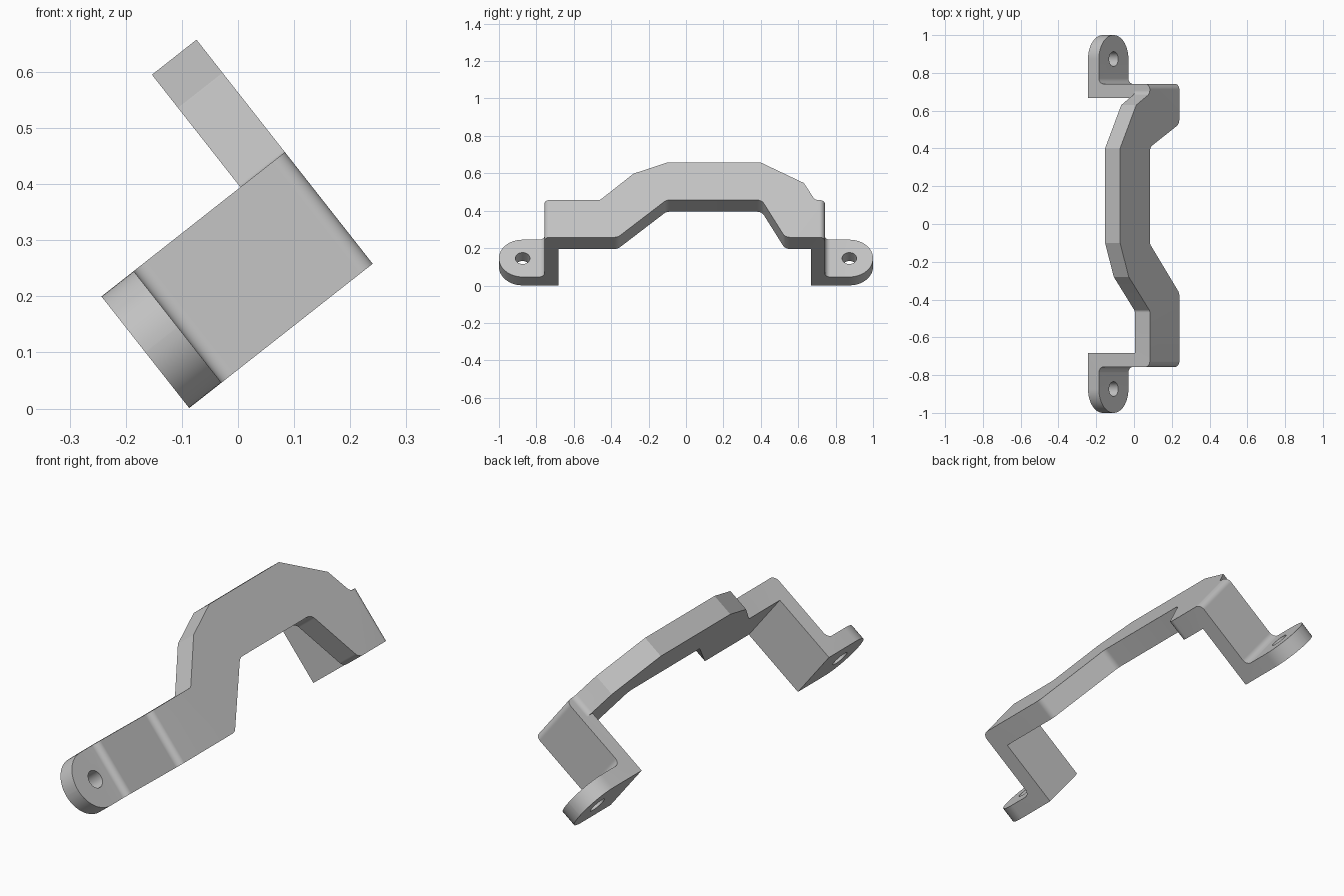
import bpy, bmesh, math
from mathutils import Matrix, Vector

if "Cube" in bpy.data.objects:
    bpy.data.objects.remove(bpy.data.objects["Cube"], do_unlink=True)

WIDTH, DEPTH = 0.253, 0.416
TILT = math.atan2(0.786, 0.618)
# Tilted frame: local x = length, local y = strap width, local z = strap height
length_dir = Vector((0, 1, 0))
width_dir = Vector((-math.cos(TILT), 0, math.sin(TILT)))
height_dir = length_dir.cross(width_dir)
FRAME = Matrix((length_dir, width_dir, height_dir)).transposed().to_4x4()
FRAME.translation = (-0.087, 0, 0.001)


def rounded(points):
    """Polygon from (x, y, radius) corners, with arcs where the radius is set."""
    out = []
    for i, (x, y, r) in enumerate(points):
        p = Vector((x, y))
        if not r:
            out.append(p)
            continue
        a = (Vector(points[i - 1][:2]) - p).normalized()
        b = (Vector(points[(i + 1) % len(points)][:2]) - p).normalized()
        half = a.angle(b) / 2
        centre = p + (a + b).normalized() * (r / math.sin(half))
        start = p + a * (r / math.tan(half)) - centre
        end = p + b * (r / math.tan(half)) - centre
        sweep = math.atan2(start.x * end.y - start.y * end.x, start.dot(end))
        steps = max(4, round(abs(sweep) / math.radians(7)))
        for s in range(steps + 1):
            out.append(centre + Matrix.Rotation(sweep * s / steps, 2) @ start)
    return out


def prism(name, points, place, low, high):
    """Extrude a polygon between two levels; place maps (p, level) to a point."""
    bm = bmesh.new()
    face = bm.faces.new([bm.verts.new(place(p, low)) for p in points])
    moved = bmesh.ops.extrude_face_region(bm, geom=[face])["geom"]
    verts = [v for v in moved if isinstance(v, bmesh.types.BMVert)]
    shift = place(points[0], high) - place(points[0], low)
    bmesh.ops.translate(bm, verts=verts, vec=shift)
    bmesh.ops.recalc_face_normals(bm, faces=bm.faces)
    mesh = bpy.data.meshes.new(name)
    bm.to_mesh(mesh)
    bm.free()
    obj = bpy.data.objects.new(name, mesh)
    bpy.context.collection.objects.link(obj)
    obj.matrix_world = FRAME
    return obj


def along_width(p, level):
    return Vector((p.x, level, p.y))


def along_height(p, level):
    return Vector((p.x, p.y, level))


def combine(target, tool, operation):
    mod = target.modifiers.new("cut", "BOOLEAN")
    mod.operation, mod.object, mod.solver = operation, tool, "EXACT"
    bpy.context.view_layer.objects.active = target
    bpy.ops.object.modifier_apply(modifier=mod.name)
    bpy.data.objects.remove(tool, do_unlink=True)


# Bent strip: tabs, legs and thicker bridge
strip = rounded([
    (-1.1, 0, 0), (-0.682, 0, 0), (-0.682, 0.315, 0), (0.667, 0.315, 0),
    (0.667, 0, 0), (1.1, 0, 0), (1.1, 0.073, 0), (0.742, 0.073, 0.03),
    (0.742, DEPTH, 0.03), (-0.757, DEPTH, 0.03), (-0.757, 0.073, 0.03),
    (-1.1, 0.073, 0)])
handle = prism("bracket_handle", strip, along_width, -0.1, 0.6)

# Flat outline: round tab ends and the offset bridge
outline = rounded([
    (-1, 0, 0.126), (-0.365, 0, 0.04), (-0.105, WIDTH, 0.04),
    (0.405, WIDTH, 0.04), (0.53, 0, 0.04), (1, 0, 0.126), (1, WIDTH, 0.126),
    (0.69, WIDTH, 0.03), (0.63, 0.369, 0), (0.4, 0.508, 0),
    (-0.1, 0.508, 0), (-0.28, 0.433, 0), (-0.46, WIDTH, 0.02),
    (-1, WIDTH, 0.126)])
combine(handle, prism("outline_cutter", outline, along_height, -0.1, 0.6), "INTERSECT")

# Keep the leg side flush below the bridge
flush = rounded([(0.6, WIDTH, 0), (0.72, WIDTH, 0), (0.72, 0.6, 0), (0.6, 0.6, 0)])
combine(handle, prism("leg_cutter", flush, along_height, -0.1, 0.315), "DIFFERENCE")

# Screw holes
for side in (-1, 1):
    ring = [Vector((side * 0.8735 + 0.039 * math.cos(t), WIDTH / 2 + 0.039 * math.sin(t)))
            for t in (math.tau * i / 40 for i in range(40))]
    combine(handle, prism("hole_cutter", ring, along_height, -0.1, 0.2), "DIFFERENCE")

# Material and shading
grey = bpy.data.materials.new("light grey")
grey.use_nodes = True
colour = (0.55, 0.55, 0.55, 1)
grey.diffuse_color = colour
grey.node_tree.nodes["Principled BSDF"].inputs["Base Color"].default_value = colour
handle.data.materials.clear()
handle.data.materials.append(grey)
bpy.ops.object.select_all(action="DESELECT")
handle.select_set(True)
bpy.context.view_layer.objects.active = handle
bpy.ops.object.shade_smooth_by_angle(angle=math.radians(20))
